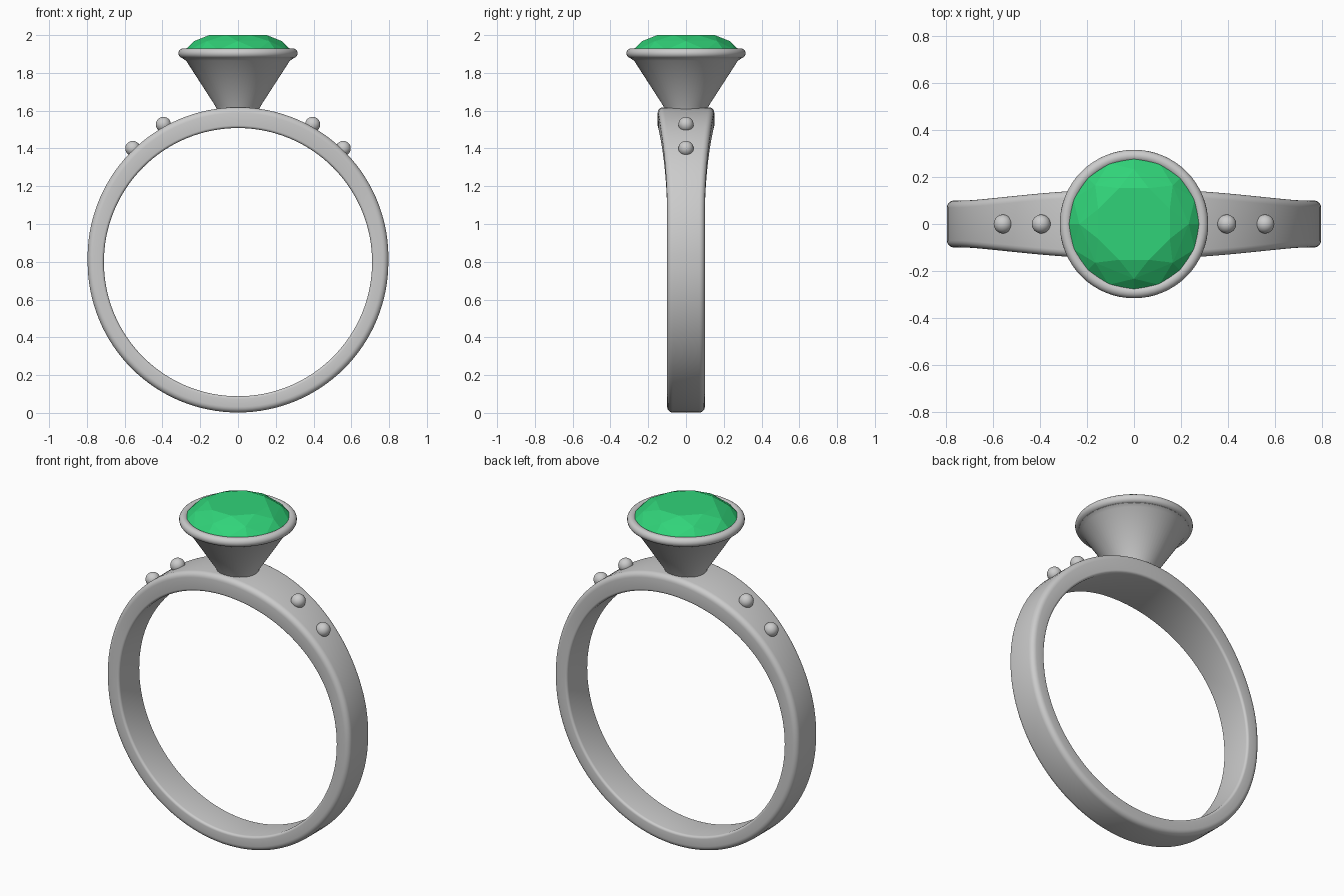
import bpy, bmesh
from math import sin, cos, pi, radians, hypot

if "Cube" in bpy.data.objects:
    bpy.data.objects.remove(bpy.data.objects["Cube"])

CZ = 0.798  # centre height of the band


def finish(bm, name, smooth=True, angle=35):
    bmesh.ops.recalc_face_normals(bm, faces=bm.faces)
    me = bpy.data.meshes.new(name)
    bm.to_mesh(me)
    bm.free()
    ob = bpy.data.objects.new(name, me)
    bpy.context.collection.objects.link(ob)
    if smooth:
        bpy.ops.object.select_all(action='DESELECT')
        ob.select_set(True)
        bpy.context.view_layer.objects.active = ob
        bpy.ops.object.shade_smooth_by_angle(angle=radians(angle))
    return ob


def loft(bm, rings):
    """Join closed rings of points into a tube that loops back on itself."""
    vs = [[bm.verts.new(p) for p in r] for r in rings]
    n, m = len(vs), len(vs[0])
    for i in range(n):
        for j in range(m):
            k, l = (i + 1) % n, (j + 1) % m
            bm.faces.new((vs[i][j], vs[k][j], vs[k][l], vs[i][l]))


def lathe(name, profile, z0=0, steps=64, angle=35):
    """Spin a closed (radius, height) profile about the z axis."""
    bm = bmesh.new()
    loft(bm, [[(r * cos(a), r * sin(a), z + z0) for r, z in profile]
              for a in (2 * pi * i / steps for i in range(steps))])
    return finish(bm, name, angle=angle)


def section(r_in, r_out, half):
    """Rounded band cross-section as (y, radius) points."""
    pts = []
    for sy, r, sr, c, a0 in ((1, r_out, 1, 0.03, 0), (-1, r_out, 1, 0.03, 90),
                             (-1, r_in, -1, 0.014, 180), (1, r_in, -1, 0.014, 270)):
        for k in range(6):
            a = radians(a0 + 18 * k)
            pts.append((sy * (half - c) + c * cos(a), r - sr * c + c * sin(a)))
    return pts


# Band: widens and thickens towards the top
bm = bmesh.new()
rings = []
for i in range(128):
    t = 2 * pi * i / 128
    u = max(0, 1 - min(t, 2 * pi - t) / radians(70))
    s = u * u * (3 - 2 * u)
    r_out = CZ - 0.002 + 0.024 * max(0, cos(t))
    rings.append([(r * sin(t), y, CZ + r * cos(t))
                  for y, r in section(0.71, r_out, 0.1 + 0.05 * s)])
loft(bm, rings)
finish(bm, "band", angle=50)

# Setting: hollow cone with a small lip under the rim
lathe("seat", [(0.11, 1.60), (0.12, 1.625), (0.275, 1.865), (0.295, 1.878),
               (0.295, 1.89), (0.265, 1.89), (0.25, 1.865), (0.09, 1.625), (0.09, 1.60)])

# Rounded rim that holds the stone
lathe("rim", [(0.29 + 0.026 * cos(a), 0.026 * sin(a))
              for a in (2 * pi * k / 16 for k in range(16))], z0=1.904)

# Brilliant-cut stone: table, crown, girdle and pavilion point
bm = bmesh.new()
for n, r, z, off in ((8, 0.165, 2.0, 0), (8, 0.233, 1.968, 0.5), (16, 0.28, 1.922, 0),
                     (16, 0.28, 1.907, 0), (1, 0, 1.66, 0)):
    for i in range(n):
        a = 2 * pi * (i + off) / n + pi / 8
        bm.verts.new((r * cos(a), r * sin(a), z))
bmesh.ops.convex_hull(bm, input=bm.verts)
bmesh.ops.dissolve_limit(bm, angle_limit=radians(1), verts=bm.verts, edges=bm.edges)
gem = finish(bm, "gem", smooth=False)
mat = bpy.data.materials.new("green_stone")
mat.diffuse_color = (0.03, 0.65, 0.19, 1)
mat.use_nodes = True
mat.node_tree.nodes["Principled BSDF"].inputs["Base Color"].default_value = mat.diffuse_color
gem.data.materials.append(mat)

# Beads on both shoulders
for side, label in ((-1, "left"), (1, "right")):
    for n, (x, z) in enumerate(((0.395, 1.527), (0.557, 1.40)), 1):
        bm = bmesh.new()
        bmesh.ops.create_uvsphere(bm, u_segments=32, v_segments=16, radius=0.04)
        finish(bm, f"bead_{label}_{n}").location = (side * x, 0, z)
